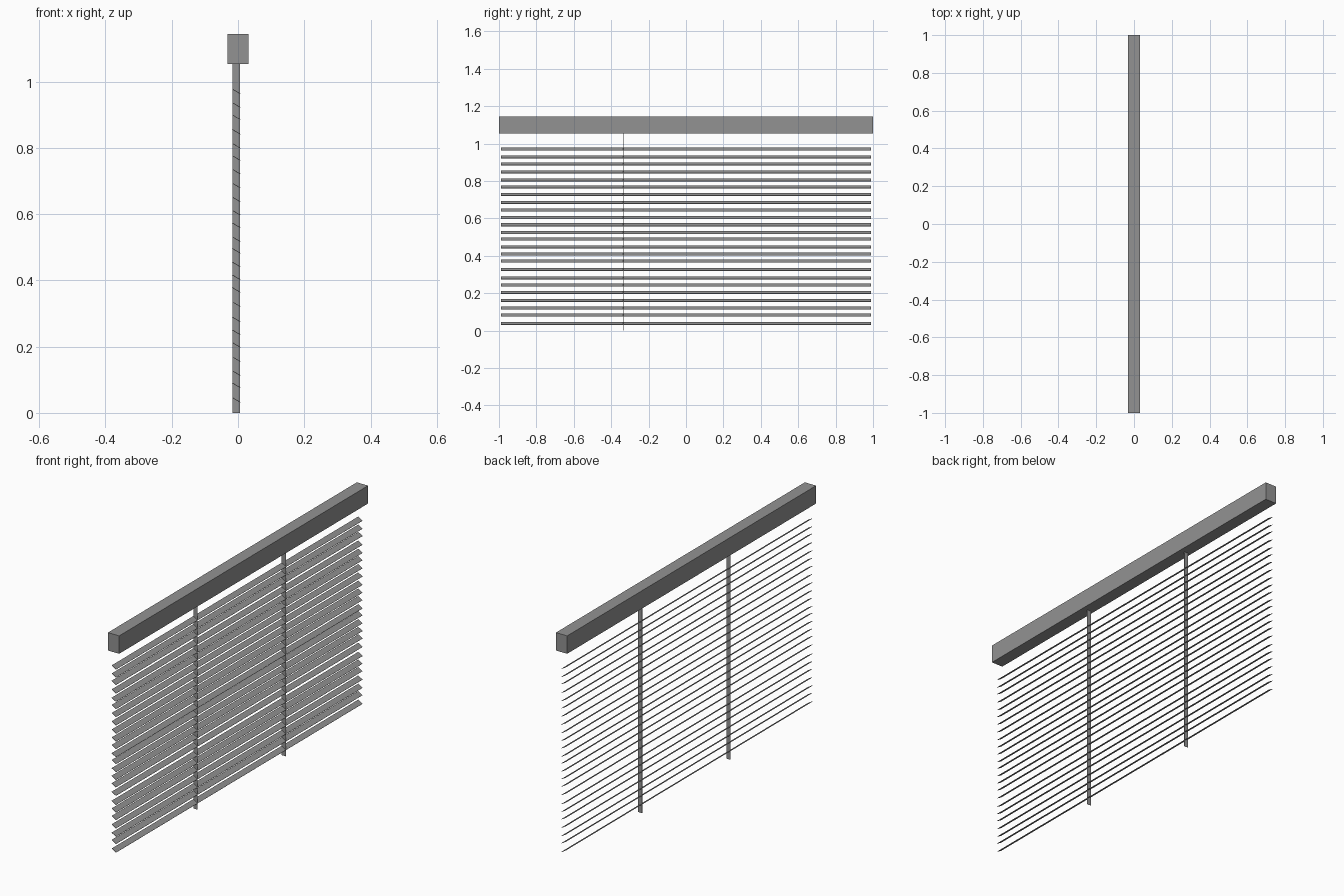
import bpy
import math

if "Cube" in bpy.data.objects:
    bpy.data.objects.remove(bpy.data.objects["Cube"], do_unlink=True)

grey = bpy.data.materials.new("blind grey")
grey.use_nodes = True
colour = (0.29, 0.29, 0.29, 1)
grey.diffuse_color = colour
grey.node_tree.nodes["Principled BSDF"].inputs["Base Color"].default_value = colour


def box(name, centre, size, tilt=0.0):
    """Flat-faced box, tilted about the long y axis."""
    bpy.ops.mesh.primitive_cube_add(size=1, location=centre, rotation=(0, tilt, 0))
    part = bpy.context.object
    part.name = name
    part.scale = size
    part.data.materials.append(grey)
    return part


# Head rail
rail_bottom, rail_top = 1.053, 1.144
box("head_rail", (0, 0, (rail_bottom + rail_top) / 2),
    (0.063, 2, rail_top - rail_bottom))

# Ladder tapes hanging from the rail
blind_x = -0.005
for name, y in (("front_tape", -0.335), ("back_tape", 0.375)):
    box(name, (blind_x, y, rail_bottom / 2), (0.023, 0.001, rail_bottom))

# Slats, slightly unevenly spaced, sloping down towards +x
slat_heights = (0.97, 0.929, 0.892, 0.848, 0.806, 0.769, 0.728, 0.686,
                0.644, 0.604, 0.566, 0.524, 0.489, 0.448, 0.409, 0.371,
                0.328, 0.282, 0.243, 0.205, 0.162, 0.12, 0.083, 0.039)
for number, z in enumerate(slat_heights, 1):
    box(f"slat_{number}", (blind_x, 0, z), (0.028, 1.98, 0.002), math.radians(31))
